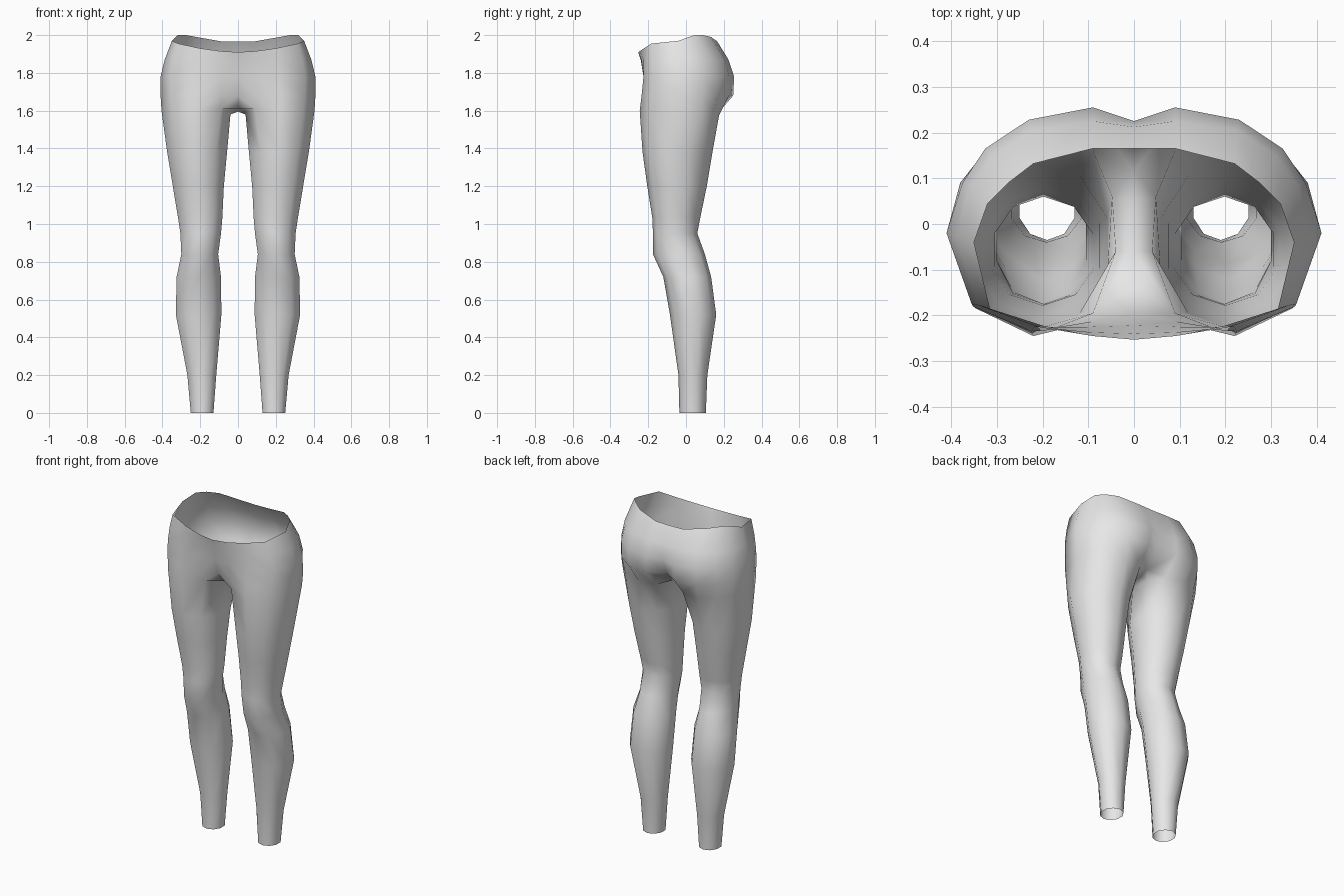
import bpy
import bmesh
from math import cos, sin, radians

# Remove the default cube only
default_cube = bpy.data.objects.get("Cube")
if default_cube:
    bpy.data.objects.remove(default_cube, do_unlink=True)


def make_material(name, colour):
    material = bpy.data.materials.new(name)
    material.use_nodes = True
    material.diffuse_color = colour
    shader = next(n for n in material.node_tree.nodes if n.type == "BSDF_PRINCIPLED")
    shader.inputs["Base Color"].default_value = colour
    shader.inputs["Roughness"].default_value = 0.8
    return material


def bridge(bm, upper, lower, closed=False):
    """Join two equally long vertex rows with quads."""
    count = len(upper)
    for i in range(count if closed else count - 1):
        j = (i + 1) % count
        bm.faces.new((upper[i], lower[i], lower[j], upper[j]))


def leg_ring(bm, z, inner, outer, front, back, sides=10):
    """Ten-sided oval fitted between its inner, outer, front and back limits."""
    centre_x, centre_y = (inner + outer) / 2, (front + back) / 2
    radius_x = (outer - inner) / 2 / cos(radians(18))
    radius_y = (back - front) / 2
    ring = []
    for i in range(sides):
        angle = radians(234 + 360 / sides * i)
        ring.append(bm.verts.new((centre_x + radius_x * cos(angle),
                                  centre_y + radius_y * sin(angle), z)))
    return ring


bm = bmesh.new()

# Torso rows run from the front centre round the hip to the back centre
waist = [(0, -.253, 1.91), (.09, -.245, 1.915), (.2, -.222, 1.93), (.315, -.185, 1.955),
         (.35, -.04, 1.97), (.32, .045, 2), (.275, .09, 2), (.22, .132, 1.99),
         (.09, .165, 1.967), (0, .165, 1.965)]
belly = [(0, -.24), (.09, -.237), (.21, -.225), (.34, -.178), (.388, -.03),
         (.36, .08), (.31, .15), (.225, .205), (.09, .225), (0, .212)]
hips = [(0, -.222), (.1, -.225), (.22, -.225), (.355, -.175), (.41, -.02),
        (.375, .09), (.325, .165), (.23, .228), (.09, .255), (0, .225)]
seat = [(0, -.195), (.09, -.213), (.225, -.235), (.352, -.18), (.41, -.02),
        (.38, .09), (.325, .16), (.23, .228), (.1, .25), (0, .19)]
thigh = [(0, -.13, 1.61), (.09, -.195, 1.61), (.22, -.245, 1.6), (.345, -.185, 1.6),
         (.405, -.03, 1.6), (.375, .085, 1.6), (.31, .15, 1.59), (.2, .175, 1.575),
         (.09, .16, 1.575), (0, .115, 1.61)]


def torso_row(points, z=None):
    return [bm.verts.new((p[0], p[1], p[2] if z is None else z)) for p in points]


rows = [torso_row(waist), torso_row(belly, 1.87), torso_row(hips, 1.78),
        torso_row(seat, 1.68), torso_row(thigh)]
for upper, lower in zip(rows, rows[1:]):
    bridge(bm, upper, lower)

# Crotch strip between the legs
thigh_row = rows[-1]
strip_edge = [bm.verts.new(p) for p in ((.048, .06, 1.58), (.04, -.06, 1.58))]
strip_centre = [bm.verts.new(p) for p in ((0, .05, 1.595), (0, -.06, 1.595))]
bridge(bm, [thigh_row[-1]] + strip_centre + [thigh_row[0]],
       [thigh_row[-2]] + strip_edge + [thigh_row[1]])

# Leg, from thigh to ankle: height, inner, outer, front, back
leg_sections = [
    (1.38, .058, .375, -.23, .14),
    (1.2, .075, .345, -.205, .11),
    (1.03, .083, .317, -.178, .075),
    (.95, .09, .305, -.175, .06),
    (.84, .105, .3, -.175, .1),
    (.72, .09, .325, -.12, .133),
    (.52, .088, .329, -.085, .16),
    (.2, .115, .268, -.04, .113),
    (0, .13, .25, -.035, .105),
]
ring = thigh_row[1:-1] + strip_edge
for section in leg_sections:
    next_ring = leg_ring(bm, *section)
    bridge(bm, ring, next_ring, closed=True)
    ring = next_ring

bmesh.ops.recalc_face_normals(bm, faces=bm.faces)

# Make sure the cloth faces outwards
bm.faces.ensure_lookup_table()
outermost = max(bm.faces, key=lambda f: f.calc_center_median().x)
if outermost.normal.x < 0:
    bmesh.ops.reverse_faces(bm, faces=bm.faces)

mesh = bpy.data.meshes.new("leggings")
bm.to_mesh(mesh)
bm.free()
mesh.materials.append(make_material("grey cloth", (.8, .8, .8, 1)))
for polygon in mesh.polygons:
    polygon.use_smooth = True

# Mirror the left half onto the right
leggings = bpy.data.objects.new("leggings", mesh)
bpy.context.collection.objects.link(leggings)
mirror = leggings.modifiers.new("mirror", "MIRROR")
mirror.use_clip = True
mirror.merge_threshold = 0.001
